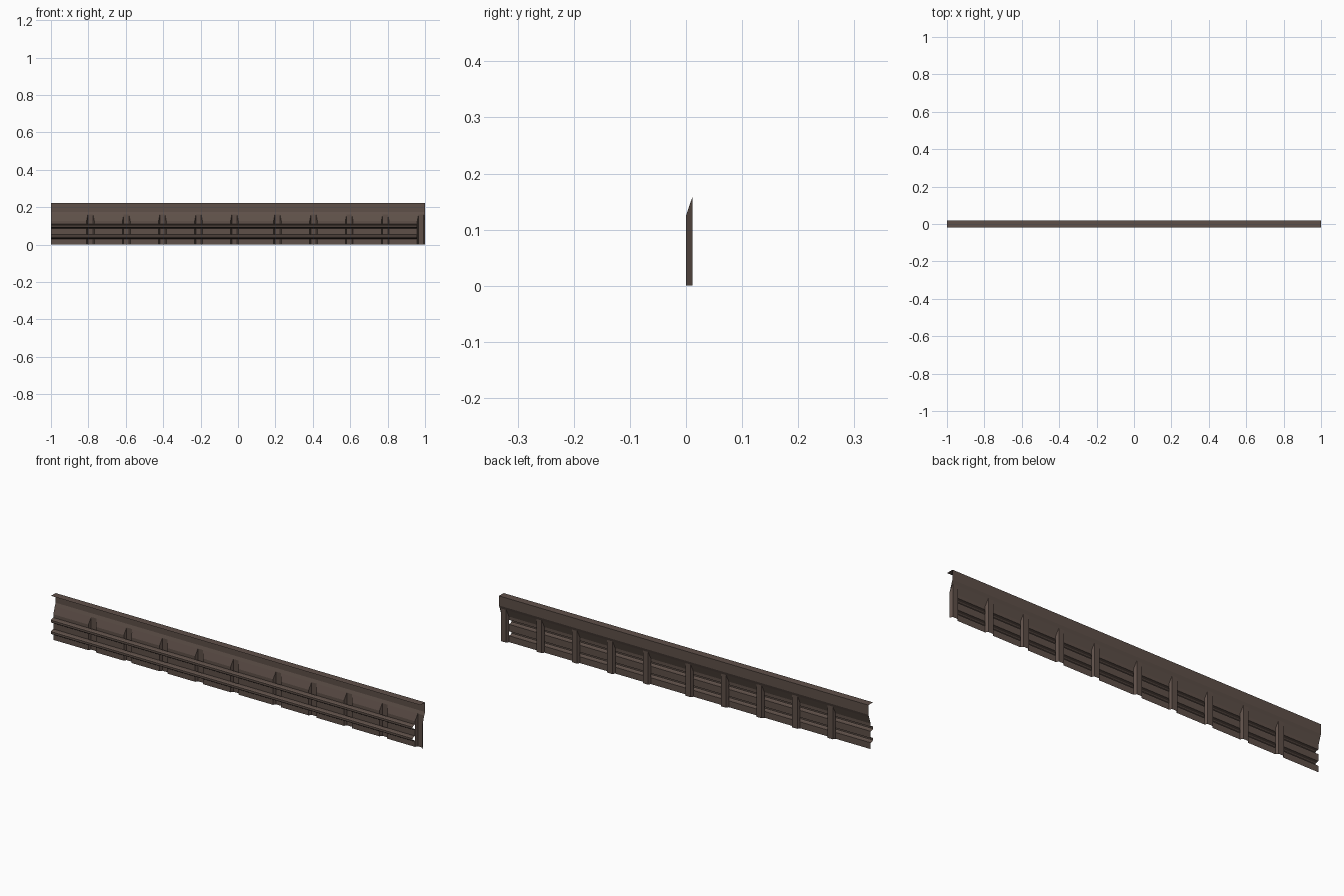
import bpy

if "Cube" in bpy.data.objects:
    bpy.data.objects.remove(bpy.data.objects["Cube"])

# one flat colour: painted brown steel
brown = bpy.data.materials.new("dark_brown_paint")
brown.diffuse_color = (0.113, 0.080, 0.066, 1)
brown.use_nodes = True
brown.node_tree.nodes["Principled BSDF"].inputs["Base Color"].default_value = brown.diffuse_color

FRONT, DEEP, BACK = 0.0, 0.012, 0.018     # y of sheet, channel floor and top band
BEND, FLOOR_TOP, BAND = 0.125, 0.16, 0.175  # z of the slope's start, channel top, band
W_OUT, W_IN = 0.021, 0.014                # channel half widths, opening and floor
CHANNELS = [-0.789, -0.597, -0.404, -0.211, -0.019, 0.211, 0.404, 0.595, 0.787]
END = 1 - W_OUT                           # the end channel, not crossed by rails


def add_mesh(name, faces):
    """Make one object from a list of faces given as point lists."""
    verts, idx = [], []
    for f in faces:
        idx.append(range(len(verts), len(verts) + len(f)))
        verts += f
    me = bpy.data.meshes.new(name)
    me.from_pydata(verts, [], [list(i) for i in idx])
    me.materials.append(brown)
    ob = bpy.data.objects.new(name, me)
    bpy.context.collection.objects.link(ob)
    # weld the shared points
    import bmesh
    bm = bmesh.new()
    bm.from_mesh(me)
    bmesh.ops.remove_doubles(bm, verts=bm.verts, dist=1e-5)
    bm.to_mesh(me)
    bm.free()
    return ob


def strip(profile, x0, x1):
    """Sweep an open (y, z) profile, listed top to bottom, along x."""
    return [[(x0, *a), (x0, *b), (x1, *b), (x1, *a)]
            for a, b in zip(profile, profile[1:])]


def rail(z):
    """Pressed rail bulging to the front."""
    return [(FRONT, z + 0.011), (-0.013, z + 0.009), (-BACK, z + 0.005),
            (-BACK, z - 0.005), (-0.013, z - 0.009), (FRONT, z - 0.011)]


low, high = rail(0.042), rail(0.098)

# top lip, upright band and upper slope, full length
add_mesh("top_lip", strip([(-BACK, 0.222), (BACK, 0.222), (BACK, BAND),
                           (DEEP, FLOOR_TOP)], -1, 1))

# rails run through as far as the end channel
add_mesh("lower_rail", strip(low, -1, END - W_OUT))
add_mesh("upper_rail", strip(high, -1, END - W_OUT))

# flat sheet and lower slope between the channels
sheet = []
start = -1
for c in CHANNELS + [END]:
    stop = c - W_OUT
    sheet += strip([(DEEP, FLOOR_TOP), (FRONT, BEND), high[0]], start, stop)
    sheet += strip([high[-1], low[0]], start, stop)
    sheet += strip([low[-1], (FRONT, 0)], start, stop)
    start = c + W_OUT
add_mesh("side_sheet", sheet)

# upright channels pressed to the back, with tapered walls
for n, c in enumerate(CHANNELS + [END]):
    faces = strip([(DEEP, FLOOR_TOP), (DEEP, 0)], c - W_IN, c + W_IN)
    for s in (-1, 1):
        xo, xi = c + s * W_OUT, c + s * W_IN
        wall = [(xo, FRONT, 0), (xi, DEEP, 0), (xi, DEEP, FLOOR_TOP), (xo, FRONT, BEND)]
        corner = [(xo, FRONT, BEND), (xi, DEEP, FLOOR_TOP), (xo, DEEP, FLOOR_TOP)]
        for f in (wall, corner):
            faces.append(f if s > 0 else f[::-1])
    add_mesh(f"channel_rib_{n + 1}" if c != END else "end_post", faces)
